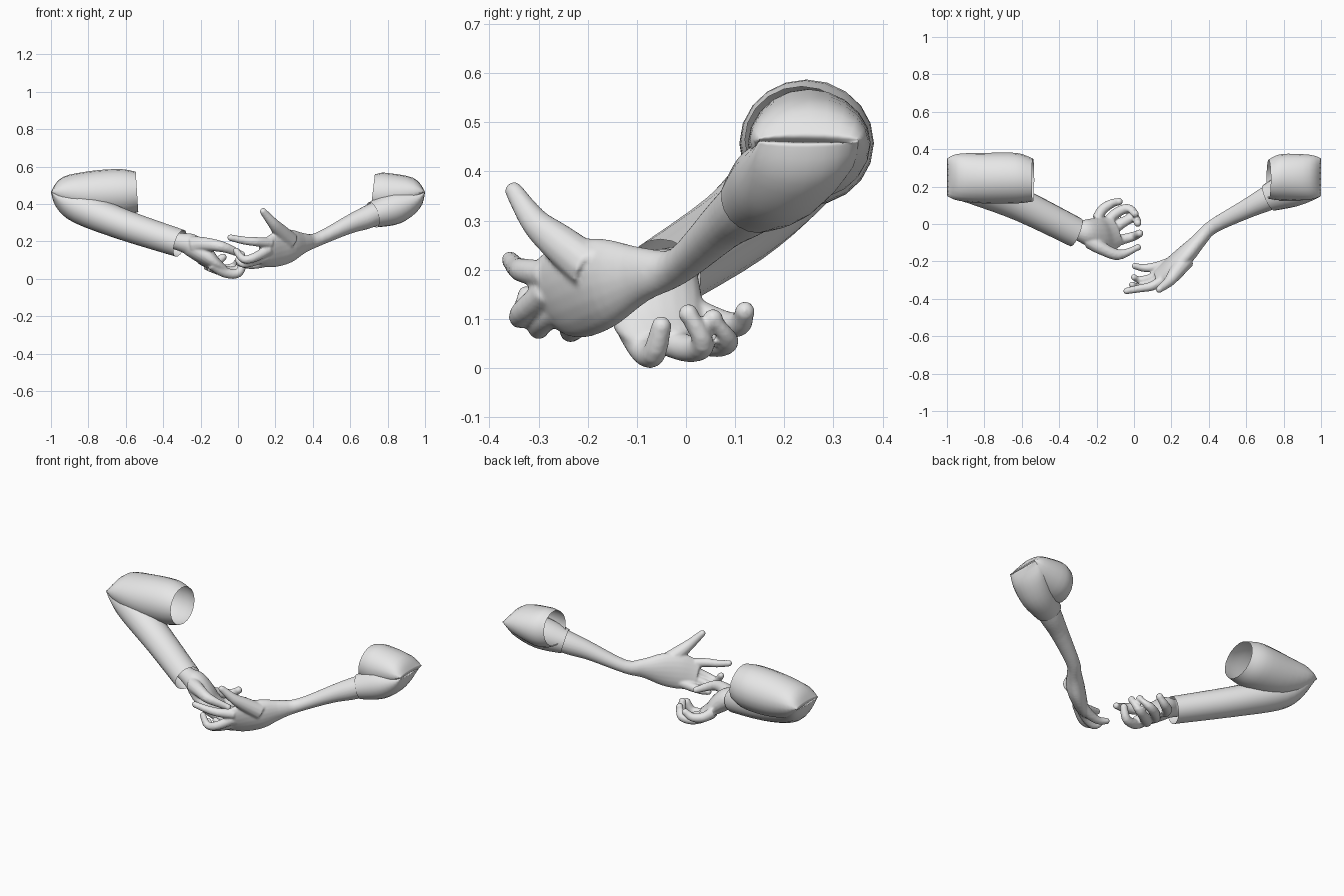
import bpy
import bmesh
import math
from mathutils import Vector

UNIT = 0.01  # stations below are written in hundredths

cube = bpy.data.objects.get("Cube")
if cube:
    bpy.data.objects.remove(cube, do_unlink=True)

grey = bpy.data.materials.new("light grey")
grey.use_nodes = True
colour = (0.8, 0.8, 0.8, 1)
grey.diffuse_color = colour
grey.node_tree.nodes["Principled BSDF"].inputs["Base Color"].default_value = colour


def spline(stations, steps=4):
    """Smooth curve through stations of any dimension."""
    pts = [Vector(s) for s in stations]
    out = []
    last = len(pts) - 1
    for i in range(last):
        before, a, b, after = pts[max(i - 1, 0)], pts[i], pts[i + 1], pts[min(i + 2, last)]
        for k in range(steps):
            t = k / steps
            ease_in, ease_out = t * (1 - t) ** 2, t * t * (1 - t)
            blend = t * t * (3 - 2 * t)
            out.append(a * (1 - blend) + b * blend
                       + (b - before) / 2 * ease_in - (after - a) / 2 * ease_out)
    out.append(pts[-1])
    return out


def loft(bm, stations, start_width, end_width, sides=20, capped=False):
    """Tube of elliptical rings; station = x, y, z, half width, half thickness."""
    curve = spline(stations)
    centres = [Vector(s[:3]) * UNIT for s in curve]
    last = len(curve) - 1
    rings = []
    for i, station in enumerate(curve):
        along = centres[min(i + 1, last)] - centres[max(i - 1, 0)]
        wide = Vector(start_width).lerp(Vector(end_width), i / last).normalized()
        thick = along.cross(wide).normalized()
        ring = []
        for k in range(sides):
            angle = math.tau * k / sides
            offset = wide * math.cos(angle) * station[3] + thick * math.sin(angle) * station[4]
            ring.append(bm.verts.new(centres[i] + offset * UNIT))
        rings.append(ring)
    for low, high in zip(rings, rings[1:]):
        for k in range(sides):
            n = (k + 1) % sides
            bm.faces.new((low[k], low[n], high[n], high[k]))
    if capped:
        bm.faces.new(rings[0][::-1])
        bm.faces.new(rings[-1])


def digit(bm, path, base, tip):
    """Tapered finger with a round tip."""
    last = len(path) - 1
    radii = [base + (tip - base) * i / last for i in range(last + 1)]
    stations = [(*p, r, r) for p, r in zip(path, radii)]
    along = Vector(path[-1]) - Vector(path[0])
    side = along.cross(Vector((0, 0, 1)))
    loft(bm, stations, side, side, sides=12, capped=True)
    ball = bmesh.ops.create_uvsphere(bm, u_segments=12, v_segments=8, radius=tip * UNIT)
    bmesh.ops.translate(bm, verts=ball["verts"], vec=Vector(path[-1]) * UNIT)


def finish(bm, name):
    bmesh.ops.recalc_face_normals(bm, faces=bm.faces)
    mesh = bpy.data.meshes.new(name)
    bm.to_mesh(mesh)
    bm.free()
    mesh.materials.append(grey)
    for face in mesh.polygons:
        face.use_smooth = True
    obj = bpy.data.objects.new(name, mesh)
    bpy.context.collection.objects.link(obj)
    return obj


def sleeve(name, upper, lower, cuff_width):
    """Upper and lower tubes welded along the pinched elbow edge."""
    across = (0, 1, 0)
    bm = bmesh.new()
    loft(bm, upper, across, across)
    loft(bm, lower, across, cuff_width)
    bmesh.ops.remove_doubles(bm, verts=bm.verts, dist=0.0015)
    finish(bm, name)


def hand(name, arm, start_width, end_width, thumb, fingers, finger_base, finger_tip):
    """Arm, palm and digits fused into one skin."""
    bm = bmesh.new()
    loft(bm, arm, start_width, end_width, capped=True)
    digit(bm, thumb, 4.8, 1.9)
    for path in fingers:
        digit(bm, path, finger_base, finger_tip)
    obj = finish(bm, name)
    fuse = obj.modifiers.new("fuse", "REMESH")
    fuse.mode = "VOXEL"
    fuse.voxel_size = 0.006
    fuse.use_smooth_shade = True
    soften = obj.modifiers.new("soften", "SMOOTH")
    soften.factor = 0.5
    soften.iterations = 5


# Right arm: long folded sleeve with a pinched elbow
sleeve("right_sleeve", [
    (-54, 23.5, 46.5, 11.5, 10.8),
    (-63, 24.5, 46, 13.5, 12.7),
    (-80, 24.5, 45.5, 13.5, 12),
    (-94, 25, 46.5, 12.5, 8),
    (-100, 25, 46.5, 10, 0.05),
], [
    (-100, 25, 46.5, 10, 0.05),
    (-94, 24, 43, 11, 6),
    (-84, 20, 38, 10, 8.8),
    (-60, 10, 28.5, 8.8, 8.2),
    (-31, -4.5, 19, 8, 7.5),
], (0.37, 0.93, 0))

# Right hand: cupped, palm up
hand("right_hand", [
    (-38, -1, 21, 4.5, 4),
    (-30, -4, 19.5, 5.5, 5),
    (-25, -5, 18, 7.5, 6),
    (-19, -6, 13.5, 9.5, 5.5),
    (-14, -5.5, 9, 9.5, 4),
    (-9, -3.5, 5.8, 8, 2.5),
], (0, 1, 0), (-0.35, 0.9, 0.1),
    [(-25, -8, 18), (-18, -12.5, 18.5), (-8, -16.5, 17), (2, -12.5, 13)],
    [
        [(-14, -11, 8), (-7, -8.5, 3.4), (0, -6.5, 3), (3, -5, 8.5)],
        [(-15, -7, 7), (-7, 0, 4), (0, 3.5, 5), (2, 0.5, 11)],
        [(-17, -2, 8), (-10, 5.5, 5), (-3, 8.5, 6), (0.5, 5.5, 10)],
        [(-20, 2, 11), (-17, 7.5, 9), (-12, 11, 9), (-8, 12, 11.5)],
    ], 3.2, 2.1)

# Left arm: short folded sleeve pinched at the elbow
sleeve("left_sleeve", [
    (72, 24, 46, 10.5, 10),
    (79, 25, 45.5, 12.4, 11.2),
    (94, 25, 46.5, 12, 7.5),
    (100, 25, 46.5, 10, 0.05),
], [
    (100, 25, 46.5, 10, 0.05),
    (94, 23.5, 42.5, 11, 6),
    (84, 19, 38, 10, 8.8),
    (72, 14, 34.2, 7.5, 7),
], (-0.4, 0.9, 0))

# Left hand: bare forearm, thumb raised
hand("left_forearm_and_hand", [
    (82, 18.5, 38, 7, 7),
    (71, 13.5, 33.8, 7, 6.6),
    (60, 8, 29.5, 5.6, 5.2),
    (42, -1.5, 20.8, 4, 3.8),
    (35, -8.5, 19, 5.5, 4),
    (28, -16, 17.5, 9, 5),
    (21, -22, 16, 10, 4.5),
    (16, -26, 14.5, 9, 3.6),
    (12, -28.5, 13.5, 7, 2.4),
], (0, 0.4, 0.9), (0.05, -0.5, 0.85),
    [(28, -19, 20), (22, -26.5, 26), (18.5, -31, 30), (13.5, -35, 36)],
    [
        [(18, -28, 19), (10, -33, 19.8), (3, -34.5, 20.5), (-4, -35.8, 22)],
        [(17, -28, 16), (9, -33, 11.5), (3, -33.8, 10.5), (-1, -32.5, 15)],
        [(17, -25, 12.5), (9, -29, 9.5), (3, -30, 8), (0, -28.5, 10)],
        [(18, -21, 10), (11, -23, 8), (5, -23.5, 7.5), (0.5, -22.5, 8.5)],
    ], 2.9, 1.8)
